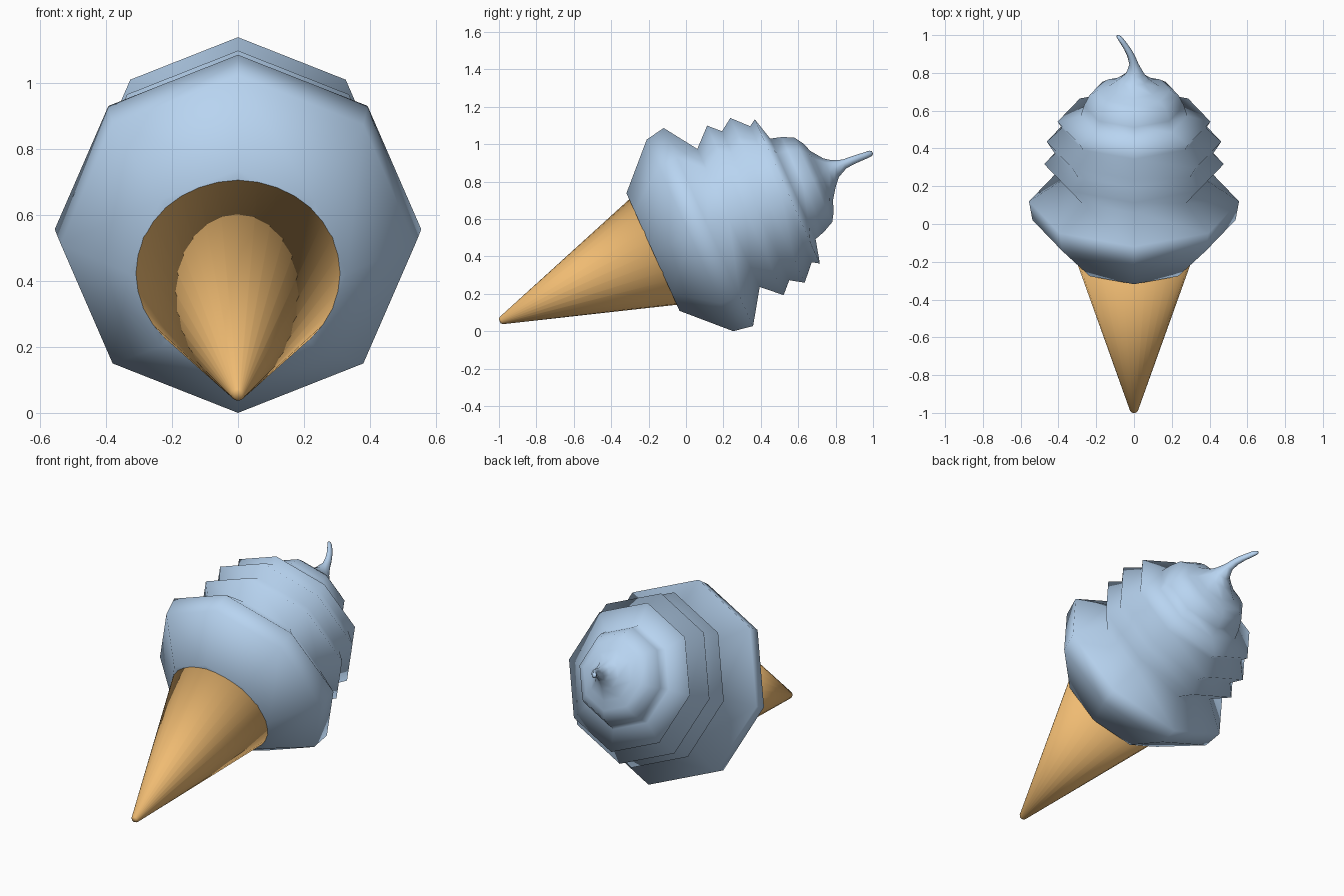
import bpy, bmesh, math
from mathutils import Vector

if "Cube" in bpy.data.objects:
    bpy.data.objects.remove(bpy.data.objects["Cube"])

TILT = math.radians(24.3)
ORIGIN = Vector((0, -0.172, 0.425))                      # centre of the cone rim
SIDE = Vector((1, 0, 0))
AXIS = Vector((0, math.cos(TILT), math.sin(TILT)))       # from cone tip to cream tip
UP = Vector((0, -math.sin(TILT), math.cos(TILT)))


def material(name, rgb):
    m = bpy.data.materials.new(name)
    m.diffuse_color = (*rgb, 1)
    m.use_nodes = True
    m.node_tree.nodes["Principled BSDF"].inputs["Base Color"].default_value = m.diffuse_color
    return m


def lathe(name, profile, sides, squash, mat):
    """Skin rings given as (distance along axis, radius, side offset, up offset)."""
    bm = bmesh.new()
    rings = []
    for s, r, dx, du in profile:
        ring = []
        for i in range(sides):
            a = 2 * math.pi * i / sides
            p = (ORIGIN + AXIS * s + SIDE * (dx + r * squash * math.cos(a))
                 + UP * (du + r * math.sin(a)))
            ring.append(bm.verts.new(p))
        rings.append(ring)
    for a, b in zip(rings, rings[1:]):
        for i in range(sides):
            j = (i + 1) % sides
            bm.faces.new((a[i], a[j], b[j], b[i]))
    bm.faces.new(rings[0])
    bm.faces.new(rings[-1])
    bmesh.ops.recalc_face_normals(bm, faces=bm.faces)
    for f in bm.faces:
        f.smooth = True
    mesh = bpy.data.meshes.new(name)
    bm.to_mesh(mesh)
    bm.free()
    obj = bpy.data.objects.new(name, mesh)
    bpy.context.collection.objects.link(obj)
    mesh.materials.append(mat)
    return obj


wafer = material("wafer", (0.87, 0.5, 0.17))
cream = material("cream", (0.48, 0.66, 0.88))

# Wafer cone with a small blunt tip, its rim sunk into the cream
lathe("wafer_cone", [(-0.904, 0.012, 0, 0), (-0.895, 0.021, 0, 0),
                     (0.01, 0.314, 0, 0)], 32, 1.0, wafer)

# Eight-sided whipped cream: wide base, stacked ridges, then a curled tip
body = [(0.0, 0.26), (-0.005, 0.345), (0.212, 0.562), (0.32, 0.581),
        (0.438, 0.405), (0.537, 0.497), (0.597, 0.437), (0.667, 0.483),
        (0.746, 0.399), (0.783, 0.423), (0.816, 0.295), (0.875, 0.277),
        (0.935, 0.248), (0.965, 0.2), (0.985, 0.145), (1.03, 0.083)]
curl = [(1.065, 0.05, 0.006, 0.006), (1.12, 0.026, 0.0, 0.008),
        (1.165, 0.022, -0.014, 0.008), (1.205, 0.02, -0.033, 0.006),
        (1.245, 0.018, -0.058, 0.003), (1.272, 0.016, -0.076, 0.002),
        (1.284, 0.008, -0.084, 0.002)]
lathe("whipped_cream", [(s, r, 0, 0) for s, r in body] + curl, 8, 0.957, cream)
